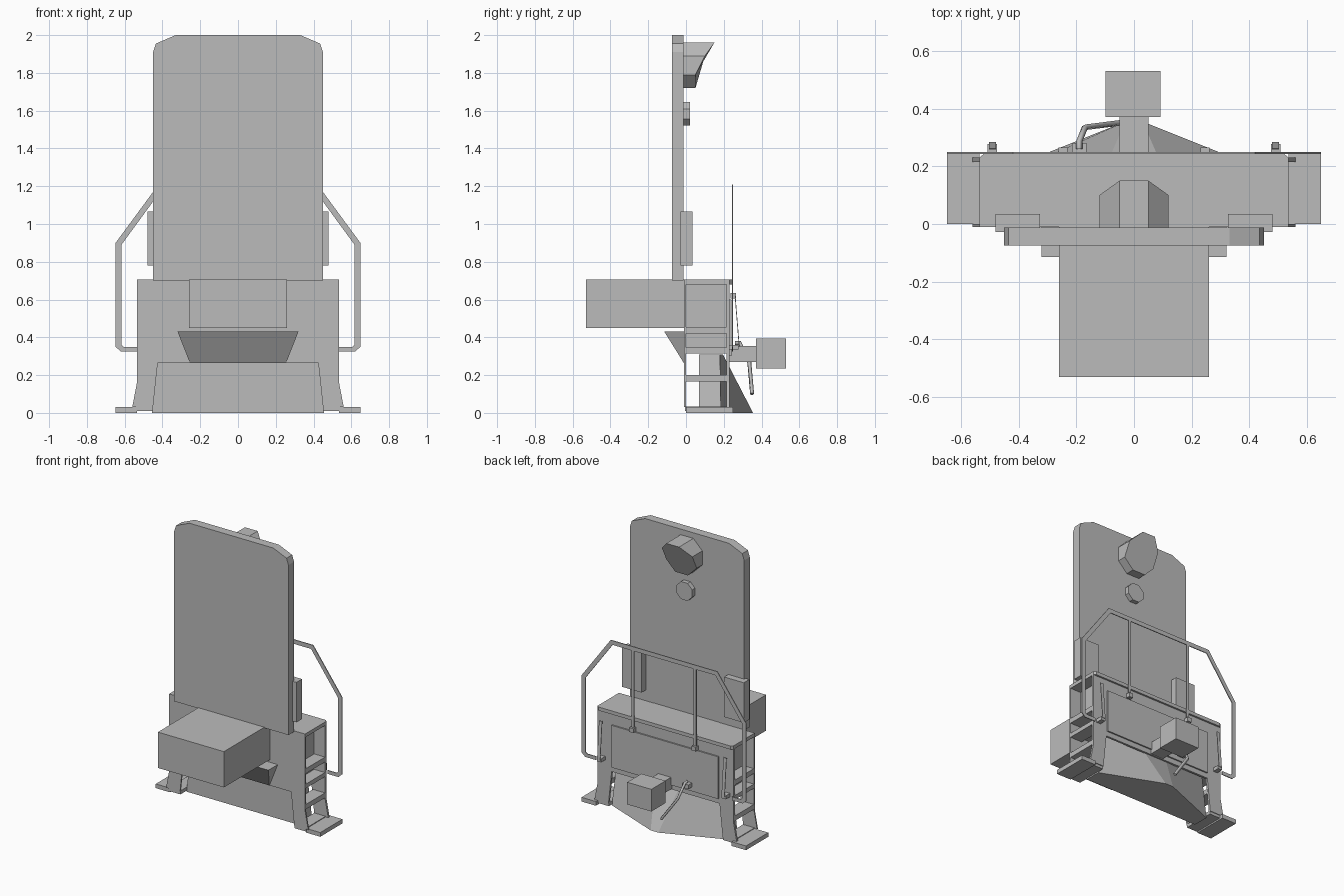
import bpy, bmesh
from mathutils import Vector

old = bpy.data.objects.get("Cube")
if old:
    bpy.data.objects.remove(old, do_unlink=True)

grey = bpy.data.materials.new("plain grey")
grey.use_nodes = True
GREY = (0.5, 0.5, 0.5, 1)
grey.diffuse_color = GREY
grey.node_tree.nodes["Principled BSDF"].inputs["Base Color"].default_value = GREY


def finish(name, bm):
    bmesh.ops.recalc_face_normals(bm, faces=bm.faces[:])
    mesh = bpy.data.meshes.new(name)
    bm.to_mesh(mesh)
    bm.free()
    mesh.materials.append(grey)
    obj = bpy.data.objects.new(name, mesh)
    bpy.context.scene.collection.objects.link(obj)
    return obj


def box(name, x, y, z):
    bm = bmesh.new()
    bmesh.ops.create_cube(bm, size=1)
    for v in bm.verts:
        v.co = [(r[0] + r[1]) / 2 + c * (r[1] - r[0]) for r, c in zip((x, y, z), v.co)]
    return finish(name, bm)


def pair(name, x, y, z):
    for side, s in (("left", 1), ("right", -1)):
        box(f"{side}_{name}", sorted((s * x[0], s * x[1])), y, z)


def loft(name, first, second):
    """Solid between two matching outlines."""
    bm = bmesh.new()
    a = [bm.verts.new(p) for p in first]
    b = [bm.verts.new(p) for p in second]
    bm.faces.new(a)
    bm.faces.new(b)
    for i in range(len(a)):
        j = (i + 1) % len(a)
        bm.faces.new((a[i], a[j], b[j], b[i]))
    return finish(name, bm)


def plate(name, outline, y0, y1):
    return loft(name, [(x, y0, z) for x, z in outline], [(x, y1, z) for x, z in outline])


def mirrored(half):
    return half + [(-x, z) for x, z in reversed(half)]


def bar(name, points, r):
    """Square rod along a path."""
    curve = bpy.data.curves.new(name, "CURVE")
    curve.dimensions = "3D"
    curve.bevel_depth = r
    curve.bevel_resolution = 0
    curve.use_fill_caps = True
    spline = curve.splines.new("POLY")
    spline.points.add(len(points) - 1)
    for p, co in zip(spline.points, points):
        p.co = (*co, 1)
    curve.materials.append(grey)
    obj = bpy.data.objects.new(name, curve)
    bpy.context.scene.collection.objects.link(obj)


# Tall end wall with clipped top corners
plate("end_wall", mirrored([(0.45, 0.7), (0.45, 1.91), (0.435, 1.955), (0.33, 2)]), -0.075, -0.012)

# Box and angled gusset on the front
box("front_box", (-0.26, 0.26), (-0.53, -0.005), (0.45, 0.705))
loft("front_gusset",
     [(-0.32, -0.005, 0.43), (-0.32, -0.115, 0.43), (0.32, -0.115, 0.43), (0.32, -0.005, 0.43)],
     [(-0.255, -0.005, 0.265), (-0.255, -0.012, 0.265), (0.255, -0.012, 0.265), (0.255, -0.005, 0.265)])

# Platform: deck, core and two end plates with splayed legs
loft("deck", *[[(-0.535, -0.01, z), (0.535, -0.01, z), (0.535, 0.23, z), (0.52, 0.243, z),
                (-0.52, 0.243, z), (-0.535, 0.23, z)] for z in (0.68, 0.705)])
box("platform_core", (-0.45, 0.45), (-0.005, 0.225), (0.34, 0.69))
legs = mirrored([(0.425, 0.265), (0.45, 0.03), (0.56, 0.03), (0.535, 0.16), (0.535, 0.7)])
plate("front_end_plate", legs, -0.01, 0)
plate("back_end_plate", legs, 0.215, 0.23)
box("back_panel", (-0.42, 0.42), (0.228, 0.24), (0.3, 0.6))

# Side steps
for i, (z0, z1) in enumerate([(0.165, 0.2), (0.315, 0.345), (0.42, 0.455)]):
    pair(f"step_{i + 1}", (0.44, 0.535), (0, 0.22), (z0, z1))
pair("foot_step", (0.535, 0.648), (0, 0.25), (0, 0.03))
pair("foot_bracket", (0.45, 0.54), (-0.005, 0.225), (0.01, 0.035))

# Plough: boxed back with a pointed, sloping nose
loft("plough",
     [(-0.455, 0.07, 0), (0.455, 0.07, 0), (0.455, 0.185, 0),
      (0.03, 0.355, 0), (-0.03, 0.355, 0), (-0.455, 0.185, 0)],
     [(-0.42, 0.07, 0.31), (0.42, 0.07, 0.31), (0.42, 0.18, 0.31),
      (0.1, 0.195, 0.31), (-0.1, 0.195, 0.31), (-0.42, 0.18, 0.31)])

# Coupler and its release lever
box("coupler_shank", (-0.05, 0.05), (0.22, 0.375), (0.27, 0.355))
box("coupler_head", (-0.098, 0.092), (0.37, 0.53), (0.235, 0.393))
box("lever_bracket", (-0.215, -0.165), (0.23, 0.28), (0.33, 0.36))
bar("release_lever", [(-0.19, 0.26, 0.37), (-0.19, 0.285, 0.37),
                      (-0.17, 0.335, 0.27), (-0.05, 0.35, 0.1)], 0.011)

# Octagonal lamps on the back of the wall, the upper one hooded
lamp = mirrored([(0.05, -0.12), (0.12, -0.05), (0.12, 0.05), (0.05, 0.12)])
hood = {-0.12: 0.05, -0.05: 0.05, 0.05: 0.1, 0.12: 0.15}
loft("headlamp", [(x, -0.02, 1.84 + z) for x, z in lamp],
     [(x, hood[z], 1.84 + z) for x, z in lamp])
plate("lower_lamp", [(x * 0.52, 1.583 + z * 0.52) for x, z in lamp], -0.02, 0.02)
pair("wall_cabinet", (0.325, 0.48), (-0.028, 0.035), (0.78, 1.065))

# Flat safety rail behind the deck
RAIL_Y = (0.243, 0.249)
outer = [(0.535, 0.325), (0.62, 0.325), (0.648, 0.35), (0.648, 0.9), (0.42, 1.21)]
inner = [(0.535, 0.35), (0.605, 0.35), (0.617, 0.36), (0.617, 0.89), (0.405, 1.18)]
for side, s in (("left", 1), ("right", -1)):
    for i in range(len(outer) - 1):
        quad = [outer[i], outer[i + 1], inner[i + 1], inner[i]]
        plate(f"{side}_rail_{i + 1}", [(s * x, z) for x, z in quad], *RAIL_Y)
    # Grab bar hanging at the platform corner
    x = s * 0.49
    loft(f"{side}_grab_bar",
         [(x - 0.012, 0.258, 0.62), (x + 0.012, 0.258, 0.62), (x + 0.012, 0.262, 0.62), (x - 0.012, 0.262, 0.62)],
         [(x - 0.012, 0.28, 0.35), (x + 0.012, 0.28, 0.35), (x + 0.012, 0.284, 0.35), (x - 0.012, 0.284, 0.35)])
plate("top_rail", mirrored([(0.405, 1.18), (0.42, 1.21)]), *RAIL_Y)
pair("rail_post", (0.235, 0.255), RAIL_Y, (0.6, 1.19))
pair("post_bracket", (0.23, 0.262), (0.235, 0.265), (0.605, 0.635))
pair("grab_bracket", (0.475, 0.508), (0.228, 0.278), (0.335, 0.36))
